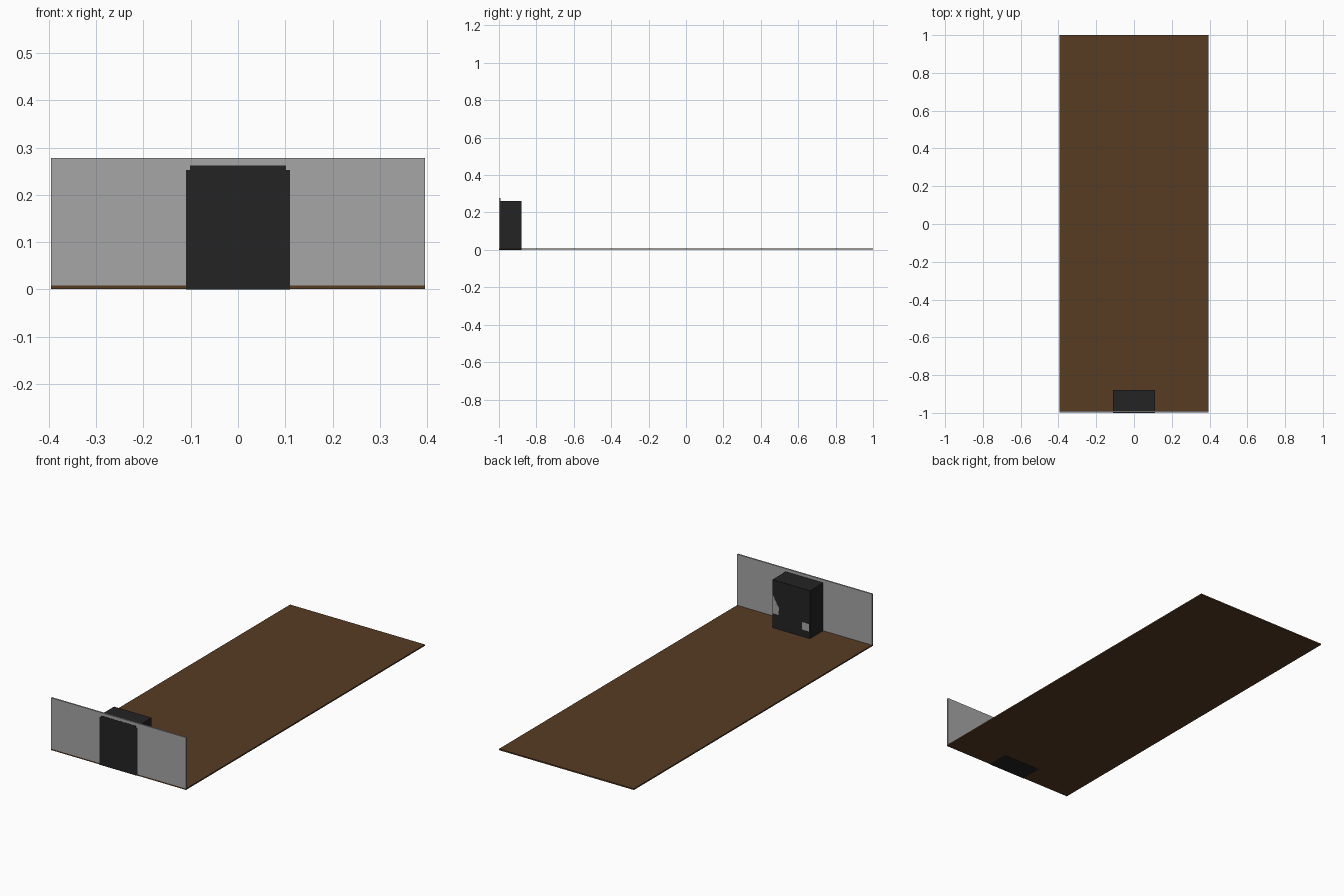
import bpy
import bmesh

if "Cube" in bpy.data.objects:
    bpy.data.objects.remove(bpy.data.objects["Cube"])


def material(name, color):
    m = bpy.data.materials.new(name)
    m.use_nodes = True
    m.diffuse_color = (*color, 1)
    m.node_tree.nodes["Principled BSDF"].inputs["Base Color"].default_value = (*color, 1)
    return m


brown = material("wood brown", (0.095, 0.045, 0.017))
grey = material("panel grey", (0.38, 0.38, 0.38))
black = material("matte black", (0.017, 0.017, 0.017))


def prism(name, outline, y0, y1, mat):
    """Extrude an x/z outline from y0 to y1."""
    bm = bmesh.new()
    face = bm.faces.new([bm.verts.new((x, y0, z)) for x, z in outline])
    grown = bmesh.ops.extrude_face_region(bm, geom=[face])["geom"]
    for v in grown:
        if isinstance(v, bmesh.types.BMVert):
            v.co.y = y1
    bmesh.ops.recalc_face_normals(bm, faces=bm.faces)
    mesh = bpy.data.meshes.new(name)
    bm.to_mesh(mesh)
    bm.free()
    mesh.materials.append(mat)
    obj = bpy.data.objects.new(name, mesh)
    bpy.context.collection.objects.link(obj)
    return obj


def rect(x0, x1, z0, z1):
    return [(x0, z0), (x1, z0), (x1, z1), (x0, z1)]


W = 0.395   # half width of the board
B = 0.11    # half width of the box

# Long flat board and the upright end panel
prism("base_board", rect(-W, W, 0.001, 0.008), -0.999, 1, brown)
prism("end_panel", rect(-W, W, 0.008, 0.278), -0.999, -0.991, grey)

# Box behind the panel, with its face showing through the front
prism("box_body", rect(-B, B, 0, 0.262), -0.992, -0.88, black)
step = 0.009
top = 0.262
prism("box_face", [(-B, 0), (B, 0), (B, top - step), (B - step, top - step),
                   (B - step, top), (step - B, top), (step - B, top - step),
                   (-B, top - step)], -1, -0.991, black)

# Small worn patches on the back of the box
prism("square_patch", rect(-0.105, -0.063, 0.045, 0.085), -0.881, -0.879, grey)
prism("side_patch", [(B, 0.19), (B, 0.085), (0.075, 0.085), (0.07, 0.12)],
      -0.881, -0.879, grey)
